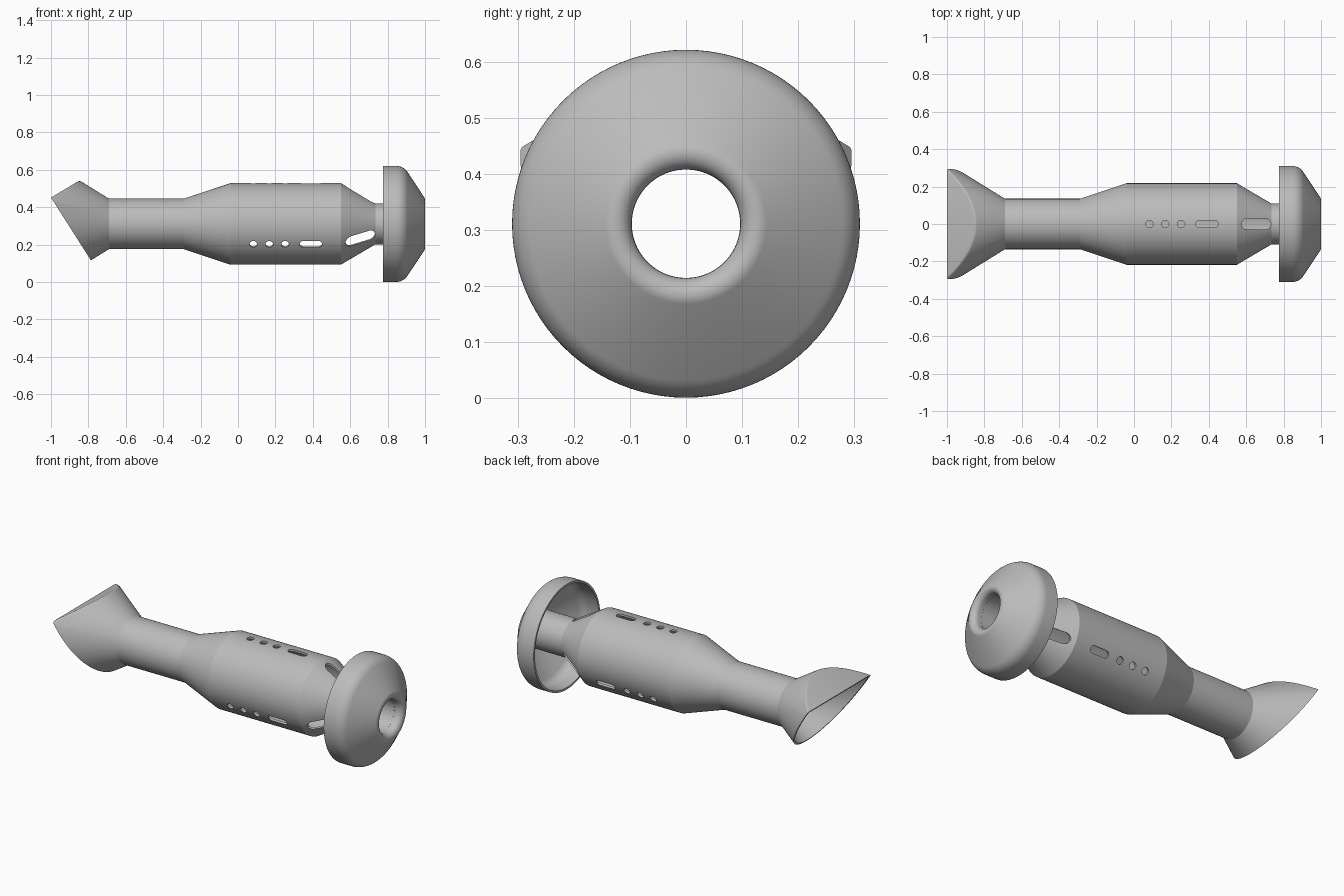
import bpy, bmesh
from math import sin, cos, pi, radians
from mathutils import Vector, Matrix

AXIS = 0.311      # height of the long axis
SIDES = 96
WALL = 0.012

cube = bpy.data.objects.get("Cube")
if cube:
    bpy.data.objects.remove(cube, do_unlink=True)

grey = bpy.data.materials.new("plain_grey")
grey.use_nodes = True
grey.diffuse_color = (0.5, 0.5, 0.5, 1)
grey.node_tree.nodes["Principled BSDF"].inputs["Base Color"].default_value = (0.5, 0.5, 0.5, 1)


def arc(cx, cr, radius, start, end, steps):
    """Profile points (x, radius) along a circular arc, angles in degrees."""
    angles = [radians(start + (end - start) * i / steps) for i in range(steps + 1)]
    return [(cx + radius * cos(a), cr + radius * sin(a)) for a in angles]


def lathe(profile):
    """Closed solid of revolution around the long axis."""
    bm = bmesh.new()
    rings = [[bm.verts.new((x, r * cos(2 * pi * i / SIDES), AXIS + r * sin(2 * pi * i / SIDES)))
              for i in range(SIDES)] for x, r in profile]
    for a, b in zip(rings, rings[1:]):
        for i in range(SIDES):
            j = (i + 1) % SIDES
            bm.faces.new((a[i], a[j], b[j], b[i]))
    bm.faces.new(rings[0])
    bm.faces.new(rings[-1])
    bmesh.ops.recalc_face_normals(bm, faces=bm.faces)
    return bm


def slice_off(bm, point, normal):
    """Remove everything on the normal's side and cap the cut."""
    geom = bm.verts[:] + bm.edges[:] + bm.faces[:]
    cut = bmesh.ops.bisect_plane(bm, geom=geom, plane_co=point, plane_no=normal, clear_outer=True)
    edges = [e for e in cut["geom_cut"] if isinstance(e, bmesh.types.BMEdge)]
    bmesh.ops.holes_fill(bm, edges=edges, sides=0)
    bmesh.ops.recalc_face_normals(bm, faces=bm.faces)
    return edges


def make_object(name, bm):
    mesh = bpy.data.meshes.new(name)
    bm.to_mesh(mesh)
    bm.free()
    mesh.materials.append(grey)
    obj = bpy.data.objects.new(name, mesh)
    bpy.context.collection.objects.link(obj)
    return obj


def subtract(obj, cutter):
    cutter.hide_render = True
    mod = obj.modifiers.new("cut", 'BOOLEAN')
    mod.operation = 'DIFFERENCE'
    mod.solver = 'EXACT'
    mod.object = cutter
    bpy.context.view_layer.objects.active = obj
    bpy.ops.object.modifier_apply(modifier=mod.name)
    bpy.data.objects.remove(cutter, do_unlink=True)


# Outer skin: flared end, grip, barrel, neck, hollow cup and rounded mouth
TILT = 33.7
outer = [(-1.1, 0.389), (-0.69, 0.135), (-0.29, 0.135), (-0.04, 0.218), (0.55, 0.218), (0.735, 0.109)]
outer += arc(0.97, 0.127, 0.03 - WALL, -90, TILT, 12)
outer += arc(0.847, 0.24, 0.07 - WALL, TILT, 90, 8)
outer += [(0.775, 0.31 - WALL), (0.775, 0.31)]
outer += arc(0.847, 0.24, 0.07, 90, TILT, 8)
outer += arc(0.97, 0.127, 0.03, TILT, -90, 14)
outer += [(0.95, 0.097)]
body = lathe(outer)

# Slanted flat roof over the flare, with a softened rim, then the slanted opening
tip = Vector((-1, 0, 0.452))
roof_normal = Vector((-0.09, 0, 0.15)).normalized()
mouth_normal = Vector((-0.33, 0, -0.21)).normalized()
rim = slice_off(body, tip, roof_normal)
rim = [e for e in rim if all(f.normal.x > -0.95 for f in e.link_faces)]
bmesh.ops.bevel(body, geom=rim, offset=0.012, segments=3, profile=0.5, affect='EDGES')
slice_off(body, tip, mouth_normal)
shell = make_object("flared_tube_with_cup", body)

# Hollow core, leaving a thin wall and the roof plate
core = lathe([(-1.2, 0.436), (-0.69, 0.135 - WALL), (-0.29, 0.135 - WALL), (-0.04, 0.218 - WALL),
              (0.55, 0.218 - WALL), (0.735, 0.0965), (1.1, 0.0965)])
slice_off(core, tip - roof_normal * WALL, roof_normal)
subtract(shell, make_object("core_cutter", core))

# Vents: three rows, each with round holes, a slot and a wider neck slot
vents = bmesh.new()


def add_vent(x0, x1, half, low, turn):
    ends = arc(x1 - half, 0, half, -90, 90, 12) + arc(x0 + half, 0, half, 90, 270, 12)
    spin = Matrix.Translation((0, 0, AXIS)) @ Matrix.Rotation(turn, 4, 'X')
    if x1 - x0 <= 2 * half + 0.001:
        ends = arc(x0 + half, 0, half, 0, 345, 23)
    bottom = [vents.verts.new(spin @ Vector((x, y, low))) for x, y in ends]
    top = [vents.verts.new(spin @ Vector((x, y, 0.3))) for x, y in ends]
    n = len(ends)
    vents.faces.new(bottom[::-1])
    vents.faces.new(top)
    for i in range(n):
        j = (i + 1) % n
        vents.faces.new((bottom[i], bottom[j], top[j], top[i]))


for row in range(3):
    turn = row * 2 * pi / 3
    for x in (0.082, 0.167, 0.252):
        add_vent(x - 0.02, x + 0.02, 0.02, 0.12, turn)
    add_vent(0.33, 0.45, 0.02, 0.12, turn)
    add_vent(0.575, 0.732, 0.03, 0.05, turn)
bmesh.ops.remove_doubles(vents, verts=vents.verts, dist=0.00001)
bmesh.ops.recalc_face_normals(vents, faces=vents.faces)
subtract(shell, make_object("vent_cutter", vents))

# Smooth round surfaces, crisp profile corners
bpy.ops.object.select_all(action='DESELECT')
shell.select_set(True)
bpy.context.view_layer.objects.active = shell
bpy.ops.object.shade_smooth_by_angle(angle=radians(15))
